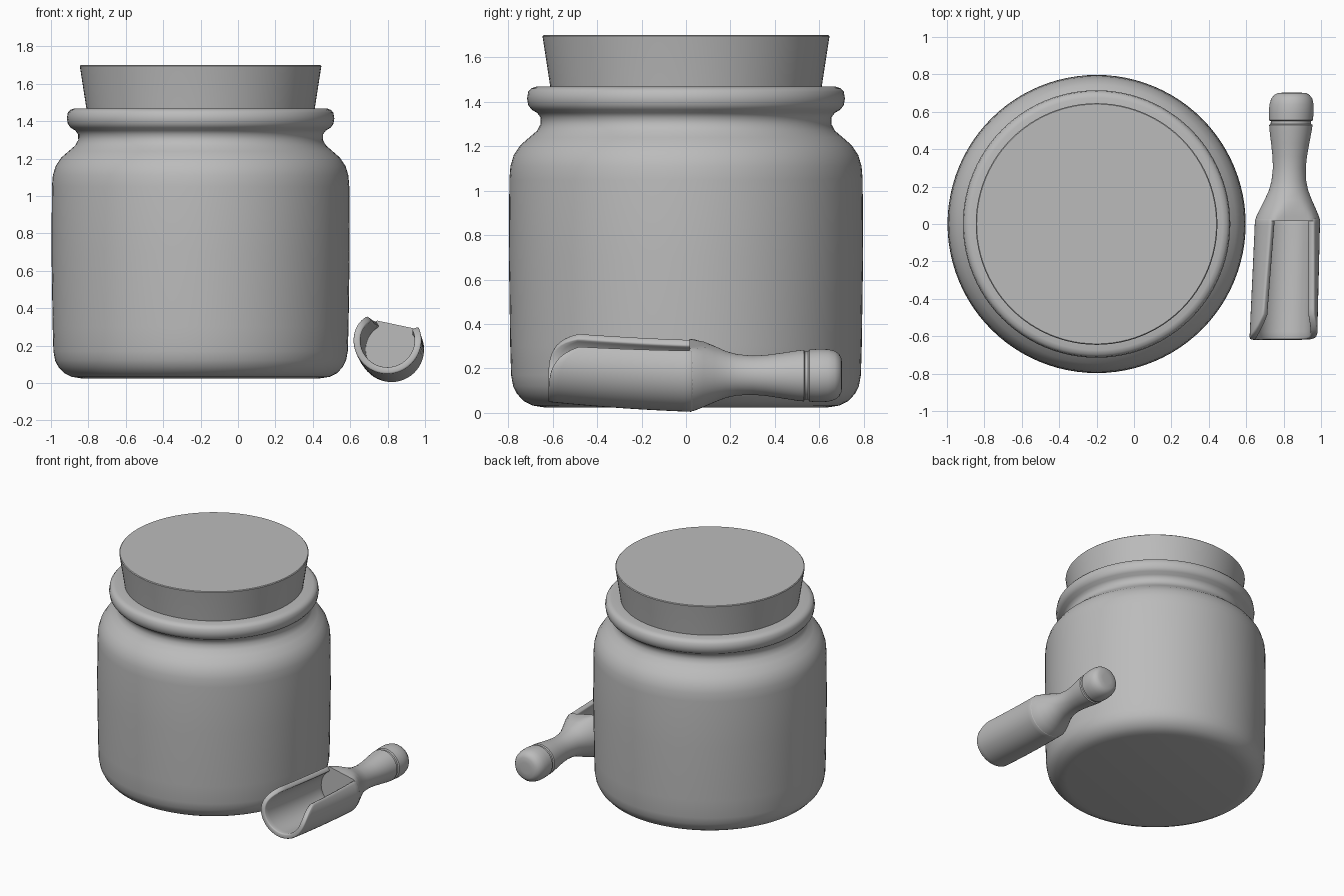
import bpy
import bmesh
from math import cos, sin, pi, radians

cube = bpy.data.objects.get("Cube")
if cube:
    bpy.data.objects.remove(cube, do_unlink=True)

grey = bpy.data.materials.new("plain_grey")
grey.use_nodes = True
grey.diffuse_color = (0.5, 0.5, 0.5, 1)
grey.node_tree.nodes["Principled BSDF"].inputs["Base Color"].default_value = (0.5, 0.5, 0.5, 1)


def make_object(name, bm):
    mesh = bpy.data.meshes.new(name)
    bm.to_mesh(mesh)
    bm.free()
    mesh.materials.append(grey)
    obj = bpy.data.objects.new(name, mesh)
    bpy.context.collection.objects.link(obj)
    bpy.ops.object.select_all(action='DESELECT')
    obj.select_set(True)
    bpy.context.view_layer.objects.active = obj
    bpy.ops.object.shade_smooth_by_angle(angle=radians(40))
    return obj


def loft(name, rings):
    """Closed skin through a list of point rings, capped at both ends."""
    bm = bmesh.new()
    loops = [[bm.verts.new(p) for p in ring] for ring in rings]
    n = len(loops[0])
    for a, b in zip(loops, loops[1:]):
        for i in range(n):
            k = (i + 1) % n
            bm.faces.new((a[i], a[k], b[k], b[i]))
    bm.faces.new(loops[0])
    bm.faces.new(loops[-1])
    bmesh.ops.recalc_face_normals(bm, faces=bm.faces)
    return make_object(name, bm)


def lathe(name, profile, cx, n=96):
    """Turn a (radius, height) profile about an upright axis."""
    return loft(name, [[(cx + r * cos(2 * pi * i / n), r * sin(2 * pi * i / n), z)
                        for i in range(n)] for r, z in profile])


# Jar with rounded base, shoulder, neck and rolled rim
lathe("jar", [(0.64, 0.025), (0.69, 0.033), (0.73, 0.053), (0.76, 0.085), (0.778, 0.12),
              (0.787, 0.17), (0.791, 0.3), (0.797, 0.7), (0.795, 1.05), (0.79, 1.11),
              (0.775, 1.16), (0.745, 1.205), (0.705, 1.24), (0.67, 1.27), (0.654, 1.3),
              (0.655, 1.33), (0.67, 1.35), (0.695, 1.365), (0.71, 1.385), (0.715, 1.415),
              (0.71, 1.445), (0.697, 1.46), (0.675, 1.468), (0.6, 1.465)], -0.2)

# Tapered stopper
lathe("stopper", [(0.608, 1.45), (0.645, 1.69), (0.646, 1.695), (0.641, 1.7)], -0.2)

# Scoop: a slightly bent axis, rolled a little to its left
ROLL = radians(12)


def axis_point(y, u, v):
    """Place sideways offset u and upward offset v around the scoop axis."""
    return (0.82 + 0.035 * y + u * cos(ROLL) + v * sin(ROLL), y,
            0.18 - 0.05 * y + 0.05 * y * y - u * sin(ROLL) + v * cos(ROLL))


# Handle with flattened collar, slim grip, groove and end knob
handle = [(0.015, 0.174), (0.04, 0.168), (0.08, 0.15), (0.13, 0.126), (0.18, 0.105),
          (0.23, 0.093), (0.3, 0.088), (0.36, 0.092), (0.43, 0.102), (0.5, 0.113),
          (0.53, 0.116), (0.535, 0.108), (0.55, 0.108), (0.555, 0.117), (0.6, 0.12),
          (0.64, 0.118), (0.67, 0.11), (0.69, 0.095), (0.7, 0.075), (0.703, 0.04)]
N = 48
loft("scoop_handle", [[axis_point(y, r * sin(2 * pi * i / N), min(r * cos(2 * pi * i / N), 0.135))
                       for i in range(N)] for y, r in handle])

# Open trough whose front corners are rounded back
bm = bmesh.new()
ROWS, COLS = 16, 40
grid = []
for j in range(ROWS + 1):
    t = j / ROWS
    half = radians(130 + 9 * t)
    row = []
    for i in range(COLS + 1):
        s = 2 * i / COLS - 1
        front = -0.62 + 0.14 * abs(s) ** 6
        y = front + (0.03 - front) * t
        r = 0.181 - 0.007 * t
        row.append(bm.verts.new(axis_point(y, r * sin(s * half), -r * cos(s * half))))
    grid.append(row)
for a, b in zip(grid, grid[1:]):
    for i in range(COLS):
        bm.faces.new((a[i], b[i], b[i + 1], a[i + 1]))
bowl = make_object("scoop_bowl", bm)
wall = bowl.modifiers.new("wall", 'SOLIDIFY')
wall.thickness = 0.036
wall.offset = -1
edge = bowl.modifiers.new("soft_lip", 'BEVEL')
edge.width = 0.008
edge.segments = 2
edge.limit_method = 'ANGLE'
edge.angle_limit = radians(50)
